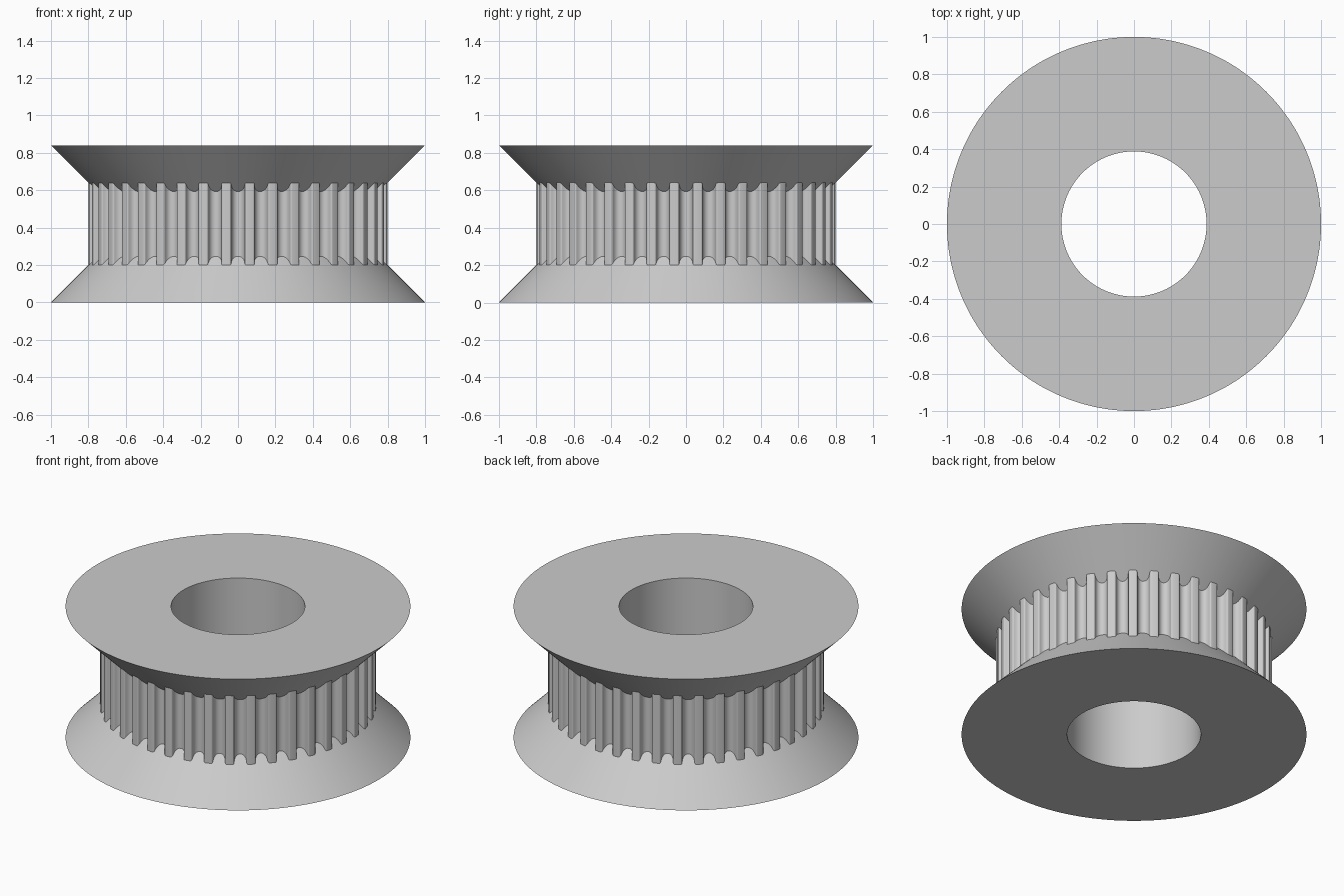
import bpy, bmesh
from math import sin, cos, tau, radians

if "Cube" in bpy.data.objects:
    bpy.data.objects.remove(bpy.data.objects["Cube"], do_unlink=True)

TEETH = 40
HEIGHT = 0.84
RIM = 1.0            # flange radius
BORE = 0.388         # shaft hole radius
LAND = 0.80          # tooth tip radius
GROOVE = 0.035       # round groove floor radius
FILLET = 0.01        # tooth corner radius
PITCH = tau / TEETH

# Material
metal = bpy.data.materials.new("light_grey_metal")
metal.use_nodes = True
grey = (0.6, 0.6, 0.6, 1)
metal.diffuse_color = grey
metal.node_tree.nodes["Principled BSDF"].inputs["Base Color"].default_value = grey


def half_tooth():
    """Groove centre to tooth centre, as (angle, radius) pairs."""
    pts = []
    for a in range(0, 81, 16):                       # round groove floor
        r = LAND - 0.012 - GROOVE * cos(radians(a))
        pts.append((GROOVE * sin(radians(a)) / r, r))
    for b in range(0, 91, 18):                       # rounded tooth corner
        r = LAND - FILLET + FILLET * sin(radians(b))
        pts.append(((0.046 - FILLET * cos(radians(b))) / r, r))
    pts.append((PITCH / 2, LAND))                    # tooth centre
    return pts


# Full outline of one pitch, repeated round the wheel
half = half_tooth()
tooth = half + [(PITCH - a, r) for a, r in half[-2:0:-1]]
outline = [(i * PITCH + a, r) for i in range(TEETH) for a, r in tooth]

# Each outline point carries one closed section: bore, flange cones and groove
bm = bmesh.new()
sections = []
for angle, r in outline:
    slope = RIM - r                                  # 45 degree flange cones
    section = [(BORE, 0), (RIM, 0), (r, slope),
               (r, HEIGHT - slope), (RIM, HEIGHT), (BORE, HEIGHT)]
    sections.append([bm.verts.new((q * cos(angle), q * sin(angle), z))
                     for q, z in section])

for i, here in enumerate(sections):
    after = sections[(i + 1) % len(sections)]
    for j in range(len(here)):
        k = (j + 1) % len(here)
        bm.faces.new((here[j], after[j], after[k], here[k]))
bmesh.ops.recalc_face_normals(bm, faces=bm.faces)

mesh = bpy.data.meshes.new("toothed_pulley")
bm.to_mesh(mesh)
bm.free()
mesh.materials.append(metal)
pulley = bpy.data.objects.new("toothed_pulley", mesh)
bpy.context.collection.objects.link(pulley)

# Smooth curved walls, keep rims and tooth ends crisp
bpy.ops.object.select_all(action="DESELECT")
pulley.select_set(True)
bpy.context.view_layer.objects.active = pulley
bpy.ops.object.shade_smooth_by_angle(angle=radians(30))
